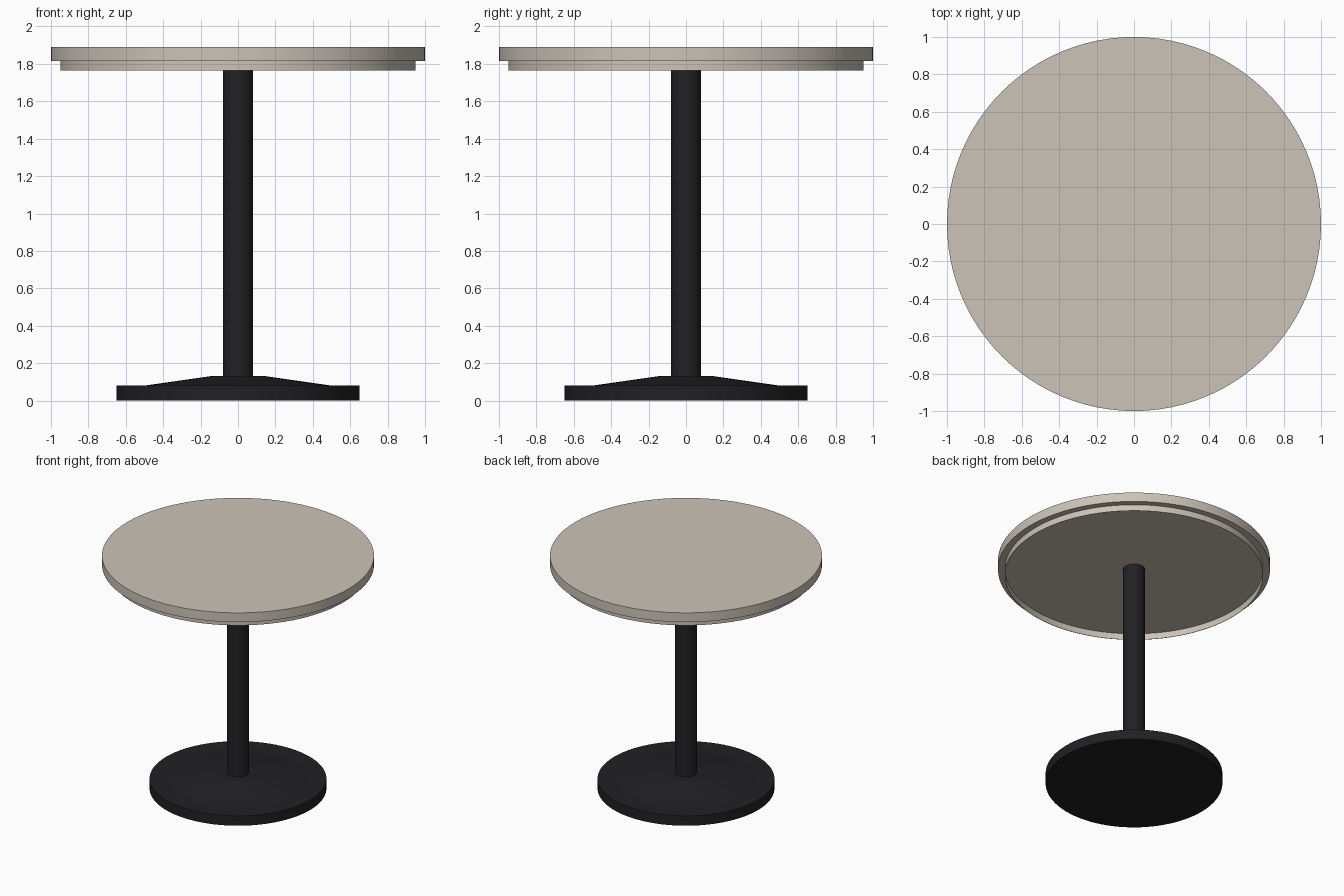
import bpy, bmesh, math

if "Cube" in bpy.data.objects:
    bpy.data.objects.remove(bpy.data.objects["Cube"])

SIDES = 96


def material(name, rgb):
    m = bpy.data.materials.new(name)
    m.diffuse_color = (*rgb, 1)
    m.use_nodes = True
    m.node_tree.nodes["Principled BSDF"].inputs["Base Color"].default_value = m.diffuse_color
    return m


def lathe(name, profile, mat):
    """Spin (radius, z) points round the z axis; radius 0 closes the end."""
    bm = bmesh.new()
    verts = [bm.verts.new((r, 0, z)) for r, z in profile]
    edges = [bm.edges.new(pair) for pair in zip(verts, verts[1:])]
    bmesh.ops.spin(bm, geom=verts + edges, axis=(0, 0, 1), cent=(0, 0, 0),
                   angle=math.tau, steps=SIDES, use_duplicate=False)
    bmesh.ops.remove_doubles(bm, verts=bm.verts, dist=1e-4)
    bmesh.ops.recalc_face_normals(bm, faces=bm.faces)
    mesh = bpy.data.meshes.new(name)
    bm.to_mesh(mesh)
    bm.free()
    obj = bpy.data.objects.new(name, mesh)
    bpy.context.collection.objects.link(obj)
    mesh.materials.append(mat)
    bpy.ops.object.select_all(action='DESELECT')
    obj.select_set(True)
    bpy.context.view_layer.objects.active = obj
    # low limit keeps the shallow cone creases sharp
    bpy.ops.object.shade_smooth_by_angle(angle=math.radians(6))
    return obj


stone = material("warm_stone", (0.60, 0.55, 0.48))
black = material("black_metal", (0.015, 0.015, 0.017))

# round table top
lathe("table_top", [(0, 1.815), (1, 1.815), (1, 1.89), (0, 1.89)], stone)
# thin skirt under the top, open below
lathe("top_skirt", [(0.947, 1.815), (0.947, 1.765), (0.95, 1.765), (0.95, 1.815)], stone)
# central column
lathe("column", [(0, 0.10), (0.08, 0.10), (0.08, 1.815), (0, 1.815)], black)
# weighted foot with a shallow raised cone
lathe("foot", [(0, 0), (0.65, 0), (0.65, 0.08), (0.50, 0.08),
               (0.15, 0.13), (0, 0.13)], black)
